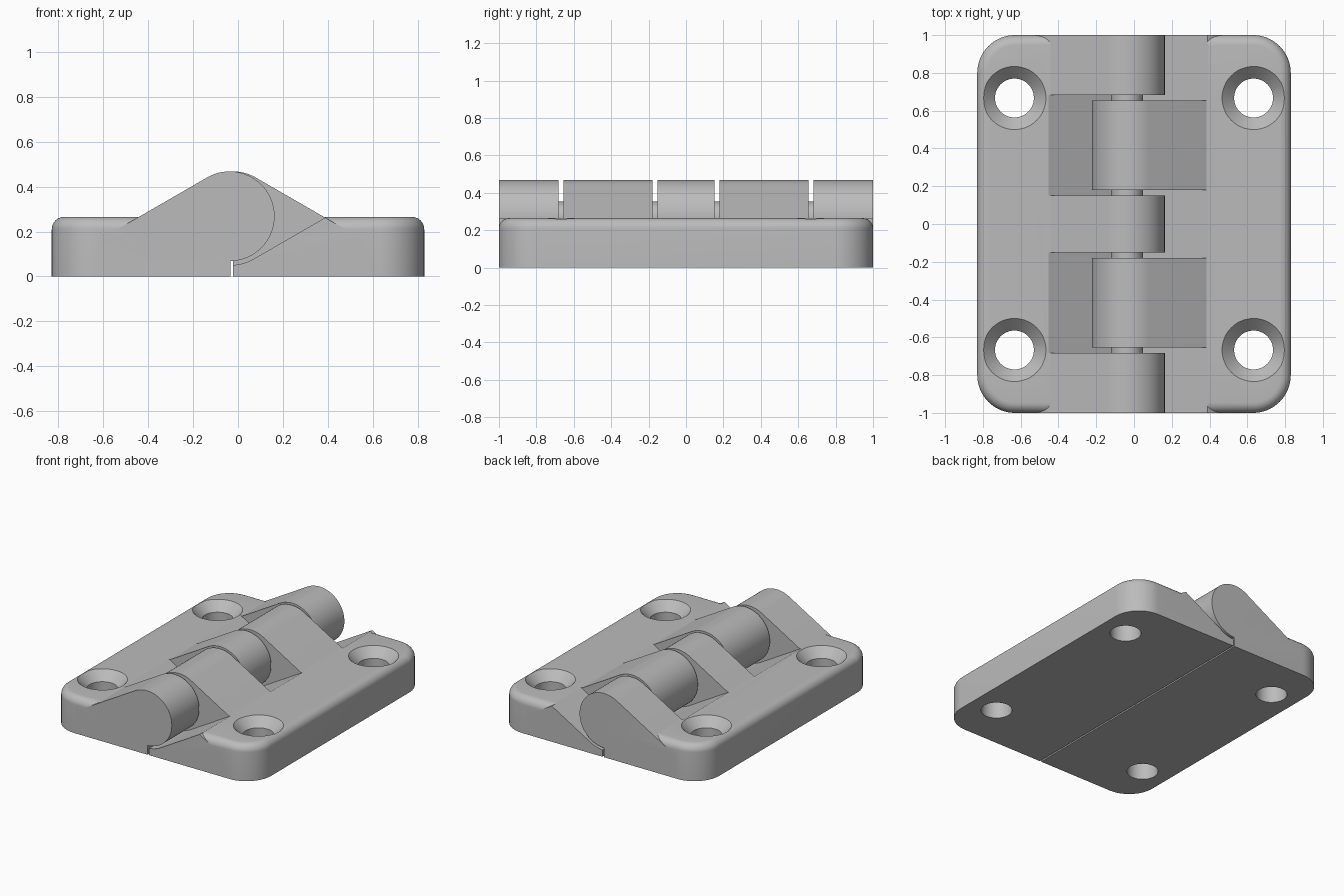
import bpy, bmesh
from math import sin, cos, pi, radians, sqrt

cube = bpy.data.objects.get("Cube")
if cube:
    bpy.data.objects.remove(cube, do_unlink=True)

TOP, HALF_X, HALF_Y = 0.265, 0.83, 1.0
AXIS_Z, BARREL, POCKET = 0.268, 0.2, 0.218
CORNER, FILLET = 0.2, 0.055

grey = bpy.data.materials.new("hinge_grey")
grey.use_nodes = True
colour = (0.5, 0.5, 0.5, 1)
grey.diffuse_color = colour
grey.node_tree.nodes["Principled BSDF"].inputs["Base Color"].default_value = colour


def loft(name, rings):
    """Solid through matching closed rings of points."""
    bm = bmesh.new()
    loops = [[bm.verts.new(p) for p in ring] for ring in rings]
    n = len(loops[0])
    for a, b in zip(loops, loops[1:]):
        for i in range(n):
            j = (i + 1) % n
            bm.faces.new((a[i], a[j], b[j], b[i]))
    bm.faces.new(loops[0])
    bm.faces.new(loops[-1])
    bmesh.ops.recalc_face_normals(bm, faces=bm.faces)
    mesh = bpy.data.meshes.new(name)
    bm.to_mesh(mesh)
    bm.free()
    mesh.materials.append(grey)
    obj = bpy.data.objects.new(name, mesh)
    bpy.context.collection.objects.link(obj)
    return obj


def prism(name, profile, y0, y1):
    return loft(name, [[(x, y, z) for x, z in profile] for y in (y0, y1)])


def arc(cx, side, r, a0, a1, steps=40):
    angles = [radians(a0 + (a1 - a0) * i / steps) for i in range(steps + 1)]
    return [(cx + side * r * cos(a), AXIS_Z + r * sin(a)) for a in angles]


def combine(obj, tool, operation):
    """Boolean the tool into the object, then discard the tool."""
    mod = obj.modifiers.new("boolean", 'BOOLEAN')
    mod.operation, mod.solver, mod.object = operation, 'EXACT', tool
    bpy.context.view_layer.objects.active = obj
    bpy.ops.object.modifier_apply(modifier=mod.name)
    bpy.data.objects.remove(tool, do_unlink=True)


def smooth(obj):
    bpy.ops.object.select_all(action='DESELECT')
    obj.select_set(True)
    bpy.context.view_layer.objects.active = obj
    bpy.ops.object.shade_smooth_by_angle(angle=radians(25))


def plate_ring(side, inner, inset, z):
    """Half plate outline: straight along the seam, rounded outer corners."""
    r = CORNER - inset
    pts = [(inner, -HALF_Y + inset, z)]
    for sy, start in ((-1, -90), (1, 0)):
        for i in range(17):
            a = radians(start + 90 * i / 16)
            pts.append((side * (HALF_X - CORNER + r * cos(a)),
                        sy * (HALF_Y - CORNER) + r * sin(a), z))
    pts.append((inner, HALF_Y - inset, z))
    return pts


def circle(x, y, z, r, n=48):
    return [(x + r * cos(2 * pi * i / n), y + r * sin(2 * pi * i / n), z) for i in range(n)]


def build_leaf(name, side, inner, axis, other_axis, pockets):
    # Plate with a rounded top edge
    rings = [plate_ring(side, inner, 0, 0)]
    for i in range(9):
        a = pi / 2 * i / 8
        rings.append(plate_ring(side, inner, FILLET * (1 - cos(a)),
                                TOP - FILLET * (1 - sin(a))))
    leaf = loft(name, rings)

    # Barrel with its sloping shoulder
    reach = 2 * BARREL + 0.17
    profile = arc(axis, side, BARREL, 60, 270)
    profile += [(axis + side * 0.3, AXIS_Z - BARREL),
                (axis + side * reach, AXIS_Z - 0.17 / sqrt(3))]
    combine(leaf, prism("barrel", profile, -HALF_Y, HALF_Y), 'UNION')

    # Pockets that clear the knuckles of the opposite leaf
    rise = 0.43
    for y0, y1 in pockets:
        profile = arc(other_axis, side, POCKET, 300, 180)
        profile += [(other_axis - side * POCKET, AXIS_Z + rise),
                    (other_axis + side * (2 * POCKET + rise * sqrt(3)), AXIS_Z + rise)]
        combine(leaf, prism("pocket", profile, y0, y1), 'DIFFERENCE')

    # Countersunk screw holes
    for y in (-0.667, 0.667):
        x, deep, r, wide = side * 0.633, TOP - 0.065, 0.103, 0.167
        hole = loft("hole", [circle(x, y, -0.1, r), circle(x, y, deep, r),
                             circle(x, y, TOP, wide), circle(x, y, TOP + 0.1, wide)])
        combine(leaf, hole, 'DIFFERENCE')
    smooth(leaf)


LEFT_AXIS, RIGHT_AXIS = -0.037, -0.022
build_leaf("three_knuckle_leaf", -1, -0.033, LEFT_AXIS, RIGHT_AXIS,
           [(-0.682, -0.152), (0.152, 0.682)])
build_leaf("two_knuckle_leaf", 1, -0.022, RIGHT_AXIS, LEFT_AXIS,
           [(-1.1, -0.655), (-0.18, 0.18), (0.655, 1.1)])

# Hinge pin
smooth(prism("hinge_pin", arc(LEFT_AXIS, 1, 0.085, 0, 350, 35), -0.72, 0.72))
